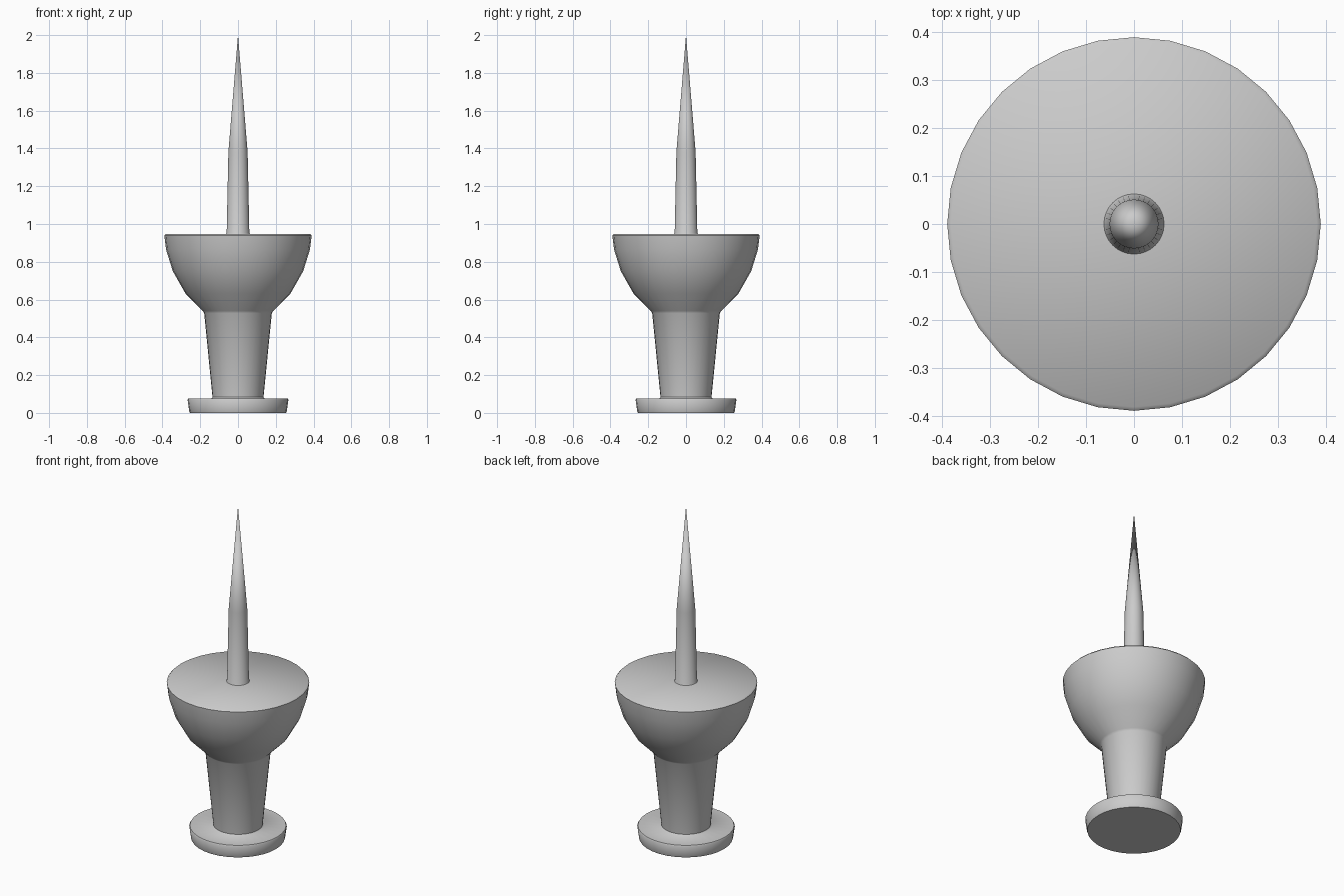
import bpy, bmesh, math

if "Cube" in bpy.data.objects:
    bpy.data.objects.remove(bpy.data.objects["Cube"])

SIDES = 32


def lathe(name, profile, smooth_angle):
    """Revolve (radius, z) points around z; radius 0 makes a pole."""
    bm = bmesh.new()
    rings = []
    for r, z in profile:
        if r == 0:
            rings.append([bm.verts.new((0, 0, z))])
        else:
            rings.append([bm.verts.new((r * math.cos(2 * math.pi * i / SIDES),
                                        r * math.sin(2 * math.pi * i / SIDES), z))
                          for i in range(SIDES)])
    for a, b in zip(rings, rings[1:]):
        for i in range(SIDES):
            j = (i + 1) % SIDES
            if len(b) == 1:
                bm.faces.new((a[i], a[j], b[0]))
            else:
                bm.faces.new((a[i], a[j], b[j], b[i]))
    # close open ends with flat caps
    for ring in (rings[0], rings[-1]):
        if len(ring) > 1:
            bm.faces.new(ring)
    bmesh.ops.recalc_face_normals(bm, faces=bm.faces)
    mesh = bpy.data.meshes.new(name)
    bm.to_mesh(mesh)
    bm.free()
    obj = bpy.data.objects.new(name, mesh)
    bpy.context.collection.objects.link(obj)
    bpy.ops.object.select_all(action='DESELECT')
    bpy.context.view_layer.objects.active = obj
    obj.select_set(True)
    bpy.ops.object.shade_smooth_by_angle(angle=math.radians(smooth_angle))
    return obj


# Plastic grip: end disc, tapered stem and bowl-shaped collar
lathe("grip", [
    (0.255, 0.0), (0.258, 0.008), (0.267, 0.070), (0.263, 0.076),
    (0.142, 0.076), (0.135, 0.083),
    (0.179, 0.528), (0.187, 0.540),
    (0.278, 0.632), (0.345, 0.750), (0.381, 0.865),
    (0.390, 0.940), (0.382, 0.948),
], 50)

# Metal needle, straight shank then long point
lathe("needle", [
    (0.064, 0.946), (0.060, 0.953), (0.051, 1.380), (0.0, 2.0),
], 50)
